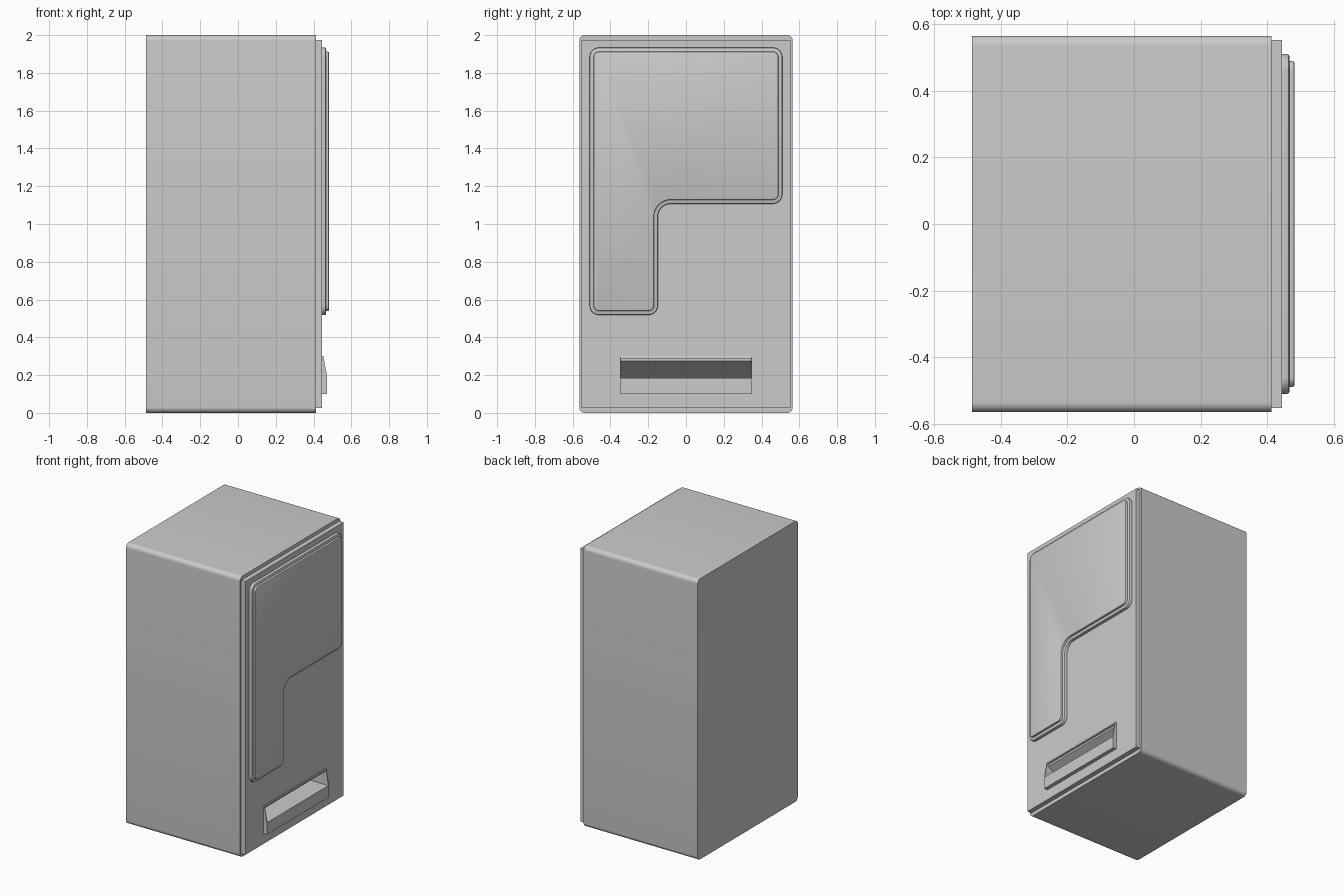
import bpy, bmesh, math
from mathutils import Vector

if "Cube" in bpy.data.objects:
    bpy.data.objects.remove(bpy.data.objects["Cube"])


def loft(name, rings):
    """Closed solid through a list of equal-length 3D point rings."""
    bm = bmesh.new()
    vs = [[bm.verts.new(p) for p in r] for r in rings]
    n = len(rings[0])
    for a, b in zip(vs, vs[1:]):
        for i in range(n):
            j = (i + 1) % n
            bm.faces.new((a[i], a[j], b[j], b[i]))
    bm.faces.new(vs[0][::-1])
    bm.faces.new(vs[-1])
    bmesh.ops.recalc_face_normals(bm, faces=bm.faces)
    me = bpy.data.meshes.new(name)
    bm.to_mesh(me)
    bm.free()
    ob = bpy.data.objects.new(name, me)
    bpy.context.collection.objects.link(ob)
    return ob


def rounded(corners, inset=0.0, seg=8):
    """Counter-clockwise right-angled outline of (y, z, radius), inset and filleted."""
    out, n = [], len(corners)
    for i, (y, z, r) in enumerate(corners):
        p = Vector((y, z))
        d0 = (p - Vector(corners[i - 1][:2])).normalized()
        d1 = (Vector(corners[(i + 1) % n][:2]) - p).normalized()
        p += inset * (Vector((-d0.y, d0.x)) + Vector((-d1.y, d1.x)))
        convex = d0.cross(d1) > 0
        r += -inset if convex else inset
        c = p - d0 * r + d1 * r
        for k in range(seg + 1):
            t = math.pi / 2 * k / seg
            out.append(c + d0 * r * math.sin(t) - d1 * r * math.cos(t))
    return out


def stack(name, corners, layers):
    """Outline stacked along x through (x, inset) layers."""
    return loft(name, [[(x, p.x, p.y) for p in rounded(corners, d)] for x, d in layers])


def prism(name, profile, half):
    """Extrude an (x, z) profile across y."""
    return loft(name, [[(x, y, z) for x, z in profile] for y in (-half, half)])


# Cabinet with long rounded edges
R = 0.03
cabinet = stack("cabinet", [(-.565, 0, R), (.565, 0, R), (.565, 2, R), (-.565, 2, R)],
                [(-.487, 0), (.412, 0)])

# Door slab, slightly smaller than the cabinet
door = prism("door", [(.412, .027), (.445, .027), (.445, 1.975), (.412, 1.975)], .553)

# L-shaped display: frame and raised window
ELL = [(-.51, .518, .05), (-.149, .518, .05), (-.149, 1.107, .07),
       (.51, 1.107, .05), (.51, 1.934, .05), (-.51, 1.934, .05)]
frame = stack("display_frame", ELL,
              [(.445, 0), (.460, 0), (.4645, .002), (.467, .007)])
window = stack("display_window", ELL,
               [(.467, .021), (.475, .021), (.480, .023), (.482, .028)])

# Wedge-shaped dispenser surround
tray = prism("dispenser_surround",
             [(.445, .10), (.472, .10), (.472, .19), (.452, .30), (.445, .30)], .35)

# Dispenser opening with a level floor and a sloping flap behind
cutter = prism("dispenser_cutter",
               [(.29, .185), (.52, .185), (.52, .289), (.443, .289), (.443, .275)], .344)
cutter.hide_render = True
for ob in (cabinet, door, tray):
    mod = ob.modifiers.new("opening", "BOOLEAN")
    mod.operation = "DIFFERENCE"
    mod.solver = "EXACT"
    mod.object = cutter
    bpy.context.view_layer.objects.active = ob
    bpy.ops.object.modifier_apply(modifier=mod.name)
bpy.data.objects.remove(cutter)

# Smooth the rounded corners only
bpy.ops.object.select_all(action="DESELECT")
for ob in (cabinet, frame, window):
    ob.select_set(True)
bpy.context.view_layer.objects.active = cabinet
bpy.ops.object.shade_smooth_by_angle(angle=math.radians(35))
